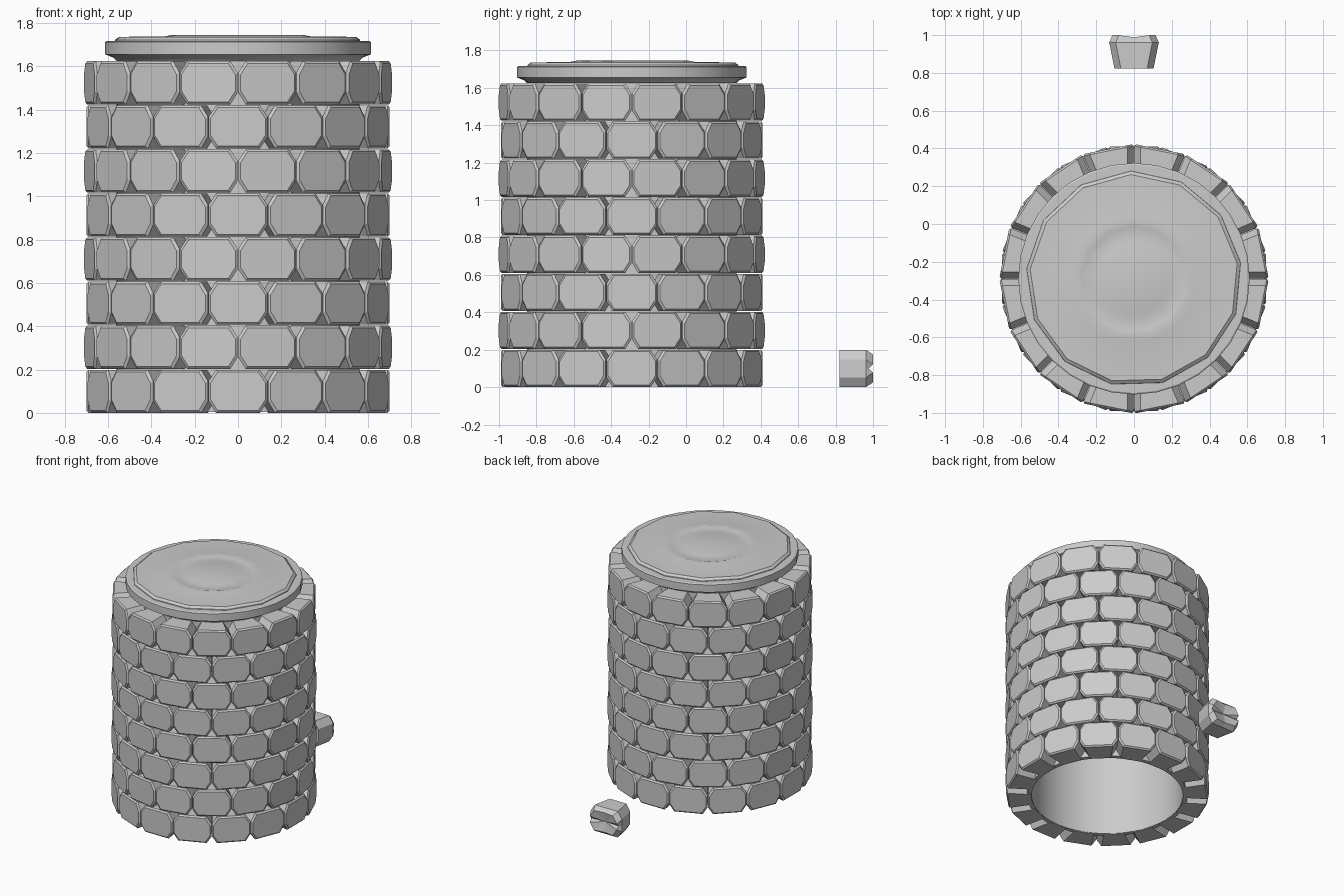
import bpy
import bmesh
from math import pi, tan, sin, cos, radians
from mathutils import Matrix, Vector

cube = bpy.data.objects.get("Cube")
if cube:
    bpy.data.objects.remove(cube)

SIDES, ROWS = 16, 8
PITCH, STONE_H = 0.2035, 0.199
INNER, OUTER = 0.53, 0.70
CENTRE = Vector((0, -0.29, 0))

stone_grey = bpy.data.materials.new("stone grey")
stone_grey.use_nodes = True
colour = (0.6, 0.6, 0.6, 1)
stone_grey.diffuse_color = colour
stone_grey.node_tree.nodes["Principled BSDF"].inputs["Base Color"].default_value = colour


def finish(name, bm, smooth=False):
    bmesh.ops.recalc_face_normals(bm, faces=bm.faces)
    mesh = bpy.data.meshes.new(name)
    bm.to_mesh(mesh)
    bm.free()
    mesh.materials.append(stone_grey)
    ob = bpy.data.objects.new(name, mesh)
    bpy.context.collection.objects.link(ob)
    if smooth:
        bpy.ops.object.select_all(action="DESELECT")
        ob.select_set(True)
        bpy.context.view_layer.objects.active = ob
        bpy.ops.object.shade_smooth_by_angle(angle=radians(32))
    return ob


def outline(r, inset, mids=False):
    """Chamfered rectangle across the block at distance r, in x and z."""
    w = r * tan(pi / SIDES) - 0.002 - inset
    h = STONE_H / 2 - inset
    cx, cz = 0.034, 0.052
    quarter = [(w, h - cz), (w - cx, h)]
    if mids:
        quarter = [(w, 0)] + quarter + [(0, h)]
    pts = quarter + [(-x, z) for x, z in reversed(quarter)]
    pts += [(-x, -z) for x, z in quarter] + [(x, -z) for x, z in reversed(quarter)]
    return list(dict.fromkeys((x + 0.0, z + 0.0) for x, z in pts))


def add_block(bm, matrix, worn=False):
    """Wedge block pointing along +y, optionally with a worn, sunken face."""
    loops = []
    stations = [(INNER, 0), (0.67, 0), (0.708, 0.025)] if worn else \
               [(INNER, 0), (0.69, 0), (OUTER, 0.01)]
    for i, (r, inset) in enumerate(stations):
        ring = []
        for x, z in outline(r, inset, worn):
            y = r
            if worn and i == 2:
                y -= 0.022 if z == 0 else 0.012 if x == 0 else 0
            ring.append(bm.verts.new(matrix @ Vector((x, y, z + STONE_H / 2))))
        loops.append(ring)
    n = len(loops[0])
    for a, b in zip(loops, loops[1:]):
        for i in range(n):
            j = (i + 1) % n
            bm.faces.new((a[i], a[j], b[j], b[i]))
    bm.faces.new(loops[0])
    if worn:
        mid = bm.verts.new(matrix @ Vector((0, 0.68, STONE_H / 2)))
        for i in range(n):
            bm.faces.new((loops[2][i], loops[2][(i + 1) % n], mid))
    else:
        bm.faces.new(loops[2])


def lathe(name, profile, segments, closed=False, turn=0.0):
    """Spin (radius, z) points about the well's axis; radius 0 makes a pole."""
    bm = bmesh.new()
    rings = []
    for r, z in profile:
        count = segments if r else 1
        rings.append([bm.verts.new(CENTRE + Vector((
            r * cos(turn + 2 * pi * k / segments),
            r * sin(turn + 2 * pi * k / segments), z))) for k in range(count)])
    pairs = list(zip(rings, rings[1:]))
    if closed:
        pairs.append((rings[-1], rings[0]))
    for a, b in pairs:
        for k in range(segments):
            m = (k + 1) % segments
            face = [a[k % len(a)], a[m % len(a)], b[m % len(b)], b[k % len(b)]]
            bm.faces.new(list(dict.fromkeys(face)))
    return finish(name, bm, True)


# Stone courses, every other one turned by half a block
for row in range(ROWS):
    bm = bmesh.new()
    for k in range(SIDES):
        angle = 2 * pi * (k + 0.5 * (row % 2)) / SIDES
        place = Matrix.Translation(CENTRE + Vector((0, 0, row * PITCH)))
        add_block(bm, place @ Matrix.Rotation(angle, 4, "Z"))
    finish(f"stone_course_{row + 1}", bm)

# Smooth lining inside the shaft
TOP = ROWS * PITCH - 0.004
lathe("shaft_lining", [(0.528, 0.004), (0.56, 0.004), (0.56, TOP), (0.528, TOP)], 48, True)

# Lid: round rim and a coarser raised plate with shallow rings
lathe("lid_rim", [(0, 1.625), (0.56, 1.625), (0.575, 1.64), (0.613, 1.655),
                  (0.613, 1.712), (0.605, 1.717), (0, 1.717)], 32)
lathe("lid_plate", [(0, 1.71), (0.572, 1.71), (0.57, 1.722), (0.552, 1.736),
                    (0.34, 1.738), (0.305, 1.745), (0.28, 1.738), (0.21, 1.738),
                    (0.185, 1.744), (0, 1.742)], 13, turn=0.15)

# Loose block lying behind the well
bm = bmesh.new()
add_block(bm, Matrix.Translation((0, 0.292, 0)), worn=True)
finish("loose_stone", bm)
